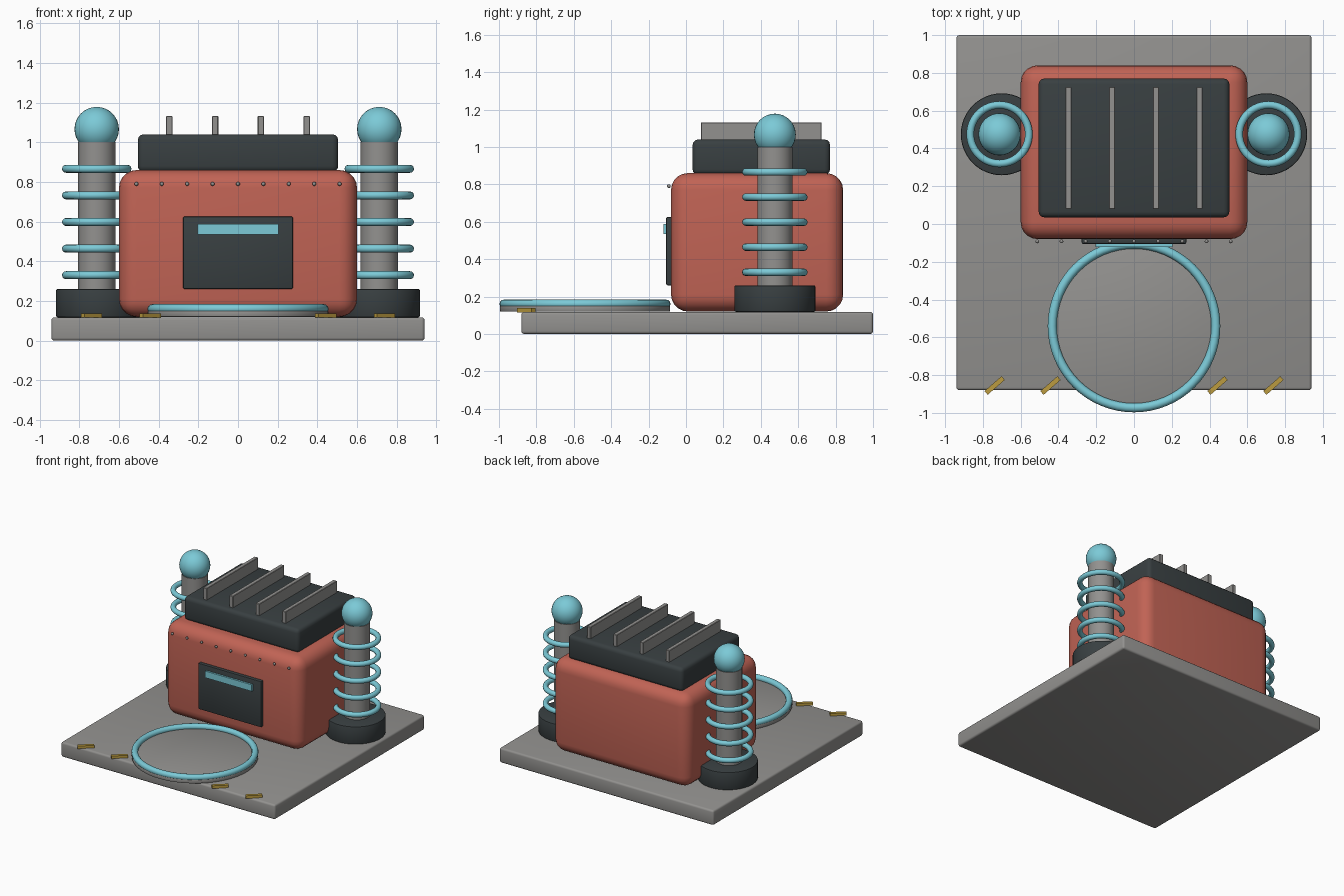
import bpy
import math

cube = bpy.data.objects.get("Cube")
if cube:
    bpy.data.objects.remove(cube, do_unlink=True)


def material(name, rgb):
    m = bpy.data.materials.new(name)
    m.use_nodes = True
    m.diffuse_color = (*rgb, 1)
    m.node_tree.nodes["Principled BSDF"].inputs["Base Color"].default_value = (*rgb, 1)
    return m


RED = material("red paint", (0.53, 0.125, 0.09))
DARK = material("dark metal", (0.04, 0.05, 0.053))
GREY = material("grey metal", (0.29, 0.285, 0.275))
CYAN = material("cyan glow", (0.2, 0.59, 0.68))
YELLOW = material("hazard yellow", (0.5, 0.33, 0.05))


def finish(name, mat, bevel=0, segments=3):
    """Name, colour, round and smooth the newly added object."""
    ob = bpy.context.object
    ob.name = name
    ob.data.materials.append(mat)
    bpy.ops.object.transform_apply(location=False, rotation=True, scale=True)
    if bevel:
        mod = ob.modifiers.new("rounding", "BEVEL")
        mod.width, mod.segments, mod.limit_method = bevel, segments, "ANGLE"
        bpy.ops.object.modifier_apply(modifier=mod.name)
    bpy.ops.object.shade_smooth_by_angle(angle=math.radians(35))
    return ob


def box(name, mat, x, y, z, bevel=0, segments=3, turn=0):
    """Box given by its (low, high) range on each axis."""
    ranges = (x, y, z)
    bpy.ops.mesh.primitive_cube_add(size=1, location=[(a + b) / 2 for a, b in ranges],
                                    rotation=(0, 0, turn))
    bpy.context.object.scale = [b - a for a, b in ranges]
    return finish(name, mat, bevel, segments)


def cylinder(name, mat, x, y, z, radius, bevel=0, sides=48):
    bpy.ops.mesh.primitive_cylinder_add(vertices=sides, radius=radius, depth=z[1] - z[0],
                                        location=(x, y, sum(z) / 2))
    return finish(name, mat, bevel, 2)


def ring(name, x, y, z, major, minor):
    bpy.ops.mesh.primitive_torus_add(major_radius=major, minor_radius=minor, major_segments=64,
                                     minor_segments=12, location=(x, y, z))
    return finish(name, CYAN)


def ball(name, mat, x, y, z, radius, segments=32):
    bpy.ops.mesh.primitive_uv_sphere_add(segments=segments, ring_count=segments // 2,
                                         radius=radius, location=(x, y, z))
    return finish(name, mat)


# Floor slab and main housing
box("base_slab", GREY, (-0.94, 0.94), (-0.88, 1.0), (0, 0.118), 0.015)
box("housing", RED, (-0.6, 0.6), (-0.08, 0.84), (0.12, 0.86), 0.09, 5)
box("roof_block", DARK, (-0.505, 0.505), (0.035, 0.77), (0.85, 1.04), 0.03)

# Roof fins
for i in range(4):
    x = (i - 1.5) * 0.231
    box(f"roof_fin_{i + 1}", GREY, (x - 0.016, x + 0.016), (0.08, 0.725), (1.03, 1.132), 0.003, 1)

# Front panel with glowing strip, and a row of rivets above
box("front_panel", DARK, (-0.277, 0.277), (-0.106, -0.07), (0.26, 0.626), 0.008, 2)
box("panel_light", CYAN, (-0.205, 0.205), (-0.121, -0.1), (0.535, 0.587))
for i in range(9):
    ball(f"rivet_{i + 1}", GREY, (i - 4) * 0.128, -0.092, 0.79, 0.01, 12)

# Round pad in front
cylinder("pad_disc", GREY, 0, -0.54, (0.12, 0.152), 0.455, 0.005, 64)
ring("pad_ring", 0, -0.54, 0.16, 0.433, 0.024)

# Coil towers on both sides
for side, label in ((1, "left"), (-1, "right")):
    x, y = side * 0.712, 0.475
    cylinder(f"{label}_tower_foot", DARK, side * 0.7, y, (0.118, 0.26), 0.217, 0.008)
    cylinder(f"{label}_tower_post", GREY, x, y, (0.25, 1.0), 0.094)
    ball(f"{label}_tower_ball", CYAN, x, y, 1.066, 0.112)
    for i in range(5):
        ring(f"{label}_coil_{i + 1}", x, y, 0.33 + i * 0.134, 0.155, 0.02)

# Slanted warning stripes along the front edge
for i, x in enumerate((-0.738, -0.442, 0.442, 0.738)):
    box(f"warning_stripe_{i + 1}", YELLOW, (x - 0.06, x + 0.06), (-0.868, -0.842),
        (0.116, 0.138), turn=math.radians(41))
